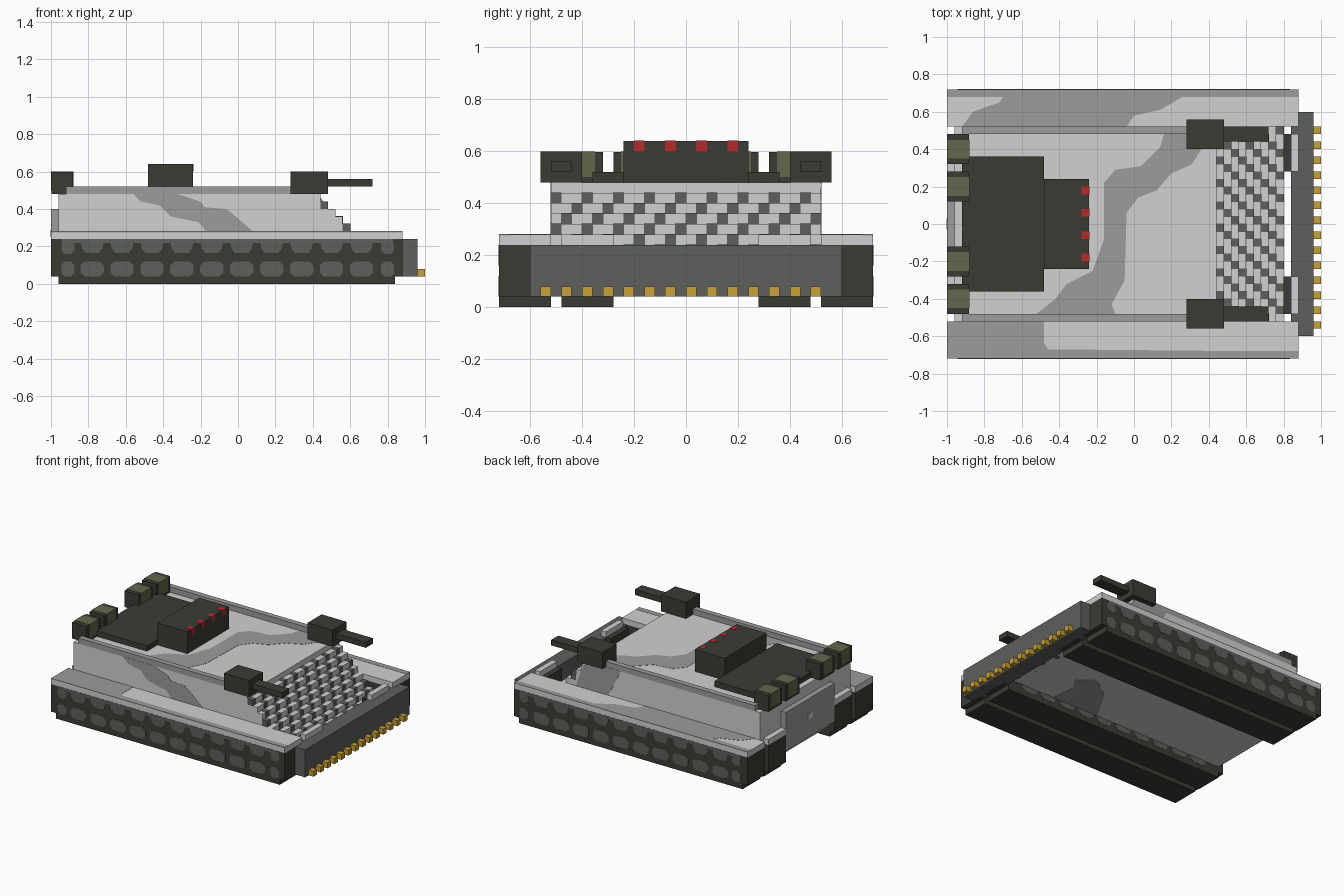
import bpy, bmesh

if "Cube" in bpy.data.objects:
    bpy.data.objects.remove(bpy.data.objects["Cube"], do_unlink=True)


def material(name, hex_code):
    rgb = [int(hex_code[i:i + 2], 16) / 255 for i in (0, 2, 4)]
    lin = [c / 12.92 if c < 0.04045 else ((c + 0.055) / 1.055) ** 2.4 for c in rgb]
    m = bpy.data.materials.new(name)
    m.use_nodes = True
    m.diffuse_color = (*lin, 1)
    m.node_tree.nodes["Principled BSDF"].inputs["Base Color"].default_value = (*lin, 1)
    return m


LIGHT = material("light grey paint", "D1D1D1")
MID = material("mid grey paint", "9C9C9C")
STEEL = material("steel grey", "5D605D")
DARK = material("dark metal", "3B3B35")
OLIVE = material("olive", "64674B")
RED = material("red lamp", "B52B2B")
GOLD = material("gold teeth", "C8A236")


def prisms(name, shapes, mat):
    """Each shape is (axis, points, start, end): a profile extruded along y or z."""
    bm = bmesh.new()
    for axis, pts, a, b in shapes:
        def place(p, w):
            return (p[0], w, p[1]) if axis == "y" else (p[0], p[1], w)
        lo = [bm.verts.new(place(p, a)) for p in pts]
        hi = [bm.verts.new(place(p, b)) for p in pts]
        bm.faces.new(lo)
        bm.faces.new(hi[::-1])
        n = len(pts)
        for i in range(n):
            bm.faces.new((lo[i], hi[i], hi[(i + 1) % n], lo[(i + 1) % n]))
    bmesh.ops.recalc_face_normals(bm, faces=bm.faces)
    me = bpy.data.meshes.new(name)
    bm.to_mesh(me)
    bm.free()
    me.materials.append(mat)
    ob = bpy.data.objects.new(name, me)
    bpy.context.scene.collection.objects.link(ob)


def block(x0, x1, y0, y1, z0, z1):
    return ("z", [(x0, y0), (x1, y0), (x1, y1), (x0, y1)], z0, z1)


def box(name, mat, *dims):
    prisms(name, [block(*dims)], mat)


def oval(cx, cz, w, h):
    """Rectangle with clipped corners."""
    c = min(w, h) * 0.27
    x, z = w / 2, h / 2
    return [(cx - x + c, cz - z), (cx + x - c, cz - z), (cx + x, cz - z + c), (cx + x, cz + z - c),
            (cx + x - c, cz + z), (cx - x + c, cz + z), (cx - x, cz + z - c), (cx - x, cz - z + c)]


U = 0.04       # size of one step
T = 0.0015     # height of painted plates
STEPS = 9
BELLY = 0.08

# Hull with stepped nose
profile = [(-0.96, BELLY), (-0.96, 0.48), (0.44, 0.48)]
for k in range(STEPS):
    z = 0.44 - U * k
    profile += [(0.44 + U * k, z), (0.44 + U * (k + 1), z)]
profile.append((0.80, BELLY))
prisms("hull", [("y", profile, -0.52, 0.52)], LIGHT)

# Dark cells in diagonal rows over the nose steps
cells = []
for k in range(STEPS):
    for i in range(26):
        if (i + k) % 3 == 0:
            x, z, y = 0.44 + U * k, 0.44 - U * k, -0.52 + U * i
            cells.append(block(x, x + U + T, y - T, y + U + T, z - U, z + T))
prisms("nose_grille_cells", cells, STEEL)

# Rear plate with its small bolt
box("rear_plate", MID, -1.0, -0.96, -0.28, 0.28, 0.12, 0.40)
bolt = [(-1.0 - T, 0.0), (-0.99, 0.0)]
box("rear_plate_bolt", LIGHT, -1.0 - T, -0.99, -0.03, 0.03, 0.25, 0.29)

# Camouflage bands on deck, belly and hull sides
deck_band = [(-0.52, -0.48), (-0.10, -0.48), (-0.12, -0.43), (-0.05, -0.30), (-0.04, 0.06), (0.02, 0.14),
             (0.12, 0.18), (0.20, 0.27), (0.31, 0.32), (0.36, 0.40), (0.44, 0.48), (0.16, 0.48),
             (0.14, 0.41), (0.04, 0.31), (-0.10, 0.29), (-0.16, 0.22), (-0.16, -0.08), (-0.22, -0.25),
             (-0.36, -0.32), (-0.42, -0.40)]
prisms("deck_camouflage", [("z", deck_band, 0.47, 0.48 + T)], MID)
right_band = [(-0.56, 0.48), (-0.32, 0.48), (-0.20, 0.44), (-0.18, 0.41), (-0.06, 0.40), (0.0, 0.35),
              (0.08, 0.28), (-0.17, 0.28), (-0.21, 0.33), (-0.36, 0.36), (-0.42, 0.42), (-0.52, 0.44)]
left_band = [(0.16, 0.48), (0.43, 0.48), (0.48, 0.40), (0.52, 0.28), (0.26, 0.28), (0.22, 0.36)]
prisms("side_camouflage", [("y", right_band, -0.52 - T, -0.515),
                           ("y", left_band, 0.515, 0.52 + T)], MID)
belly_band = [(0.08, -0.28), (0.46, -0.28), (0.44, -0.10), (0.50, 0.0), (0.38, 0.08), (0.22, -0.04)]
prisms("belly_camouflage", [("z", belly_band, BELLY - T, BELLY + 0.005)], MID)

# Fender paint
right_patch = [(-1.0, -0.72), (0.88, -0.72), (0.88, -0.68), (0.62, -0.68), (-0.46, -0.67),
               (-0.48, -0.64), (-0.48, -0.52), (-1.0, -0.52)]
left_patch = [(-1.0, 0.72), (-1.0, 0.68), (-0.70, 0.68), (-0.72, 0.65), (-0.86, 0.60), (-0.92, 0.52),
              (-0.04, 0.52), (0.0, 0.58), (0.14, 0.61), (0.26, 0.68), (0.88, 0.68), (0.88, 0.72)]
prisms("fender_camouflage", [("z", right_patch, 0.275, 0.28 + T),
                             ("z", left_patch, 0.275, 0.28 + T)], MID)

# Running gear, fenders, guns and exhausts on both sides
track = [(-0.96, 0.0), (0.84, 0.0), (0.84, 0.04), (0.88, 0.04), (0.88, 0.24), (-1.0, 0.24),
         (-1.0, 0.04), (-0.96, 0.04)]
inner_track = [(-0.96, 0.0), (0.84, 0.0), (0.84, 0.04), (0.88, 0.04), (0.88, 0.24), (0.80, 0.24),
               (0.80, 0.12), (-0.96, 0.12), (-0.96, 0.24), (-1.0, 0.24), (-1.0, 0.04), (-0.96, 0.04)]
centres = [-0.78 + 0.16 * i for i in range(10)]
for side, s in (("left", 1), ("right", -1)):
    def both(a, b):
        return sorted((s * a, s * b))

    prisms(side + "_outer_track", [("y", track, *both(0.52, 0.72))], DARK)
    prisms(side + "_inner_track", [("y", inner_track, *both(0.28, 0.48))], DARK)

    # Wheels below, panel openings above
    outer = both(0.715, 0.72 + T)
    inner = both(0.28 - T, 0.285)
    shapes = []
    for c in centres:
        shapes.append(("y", oval(c, 0.08, 0.125, 0.08), *outer))
        shapes.append(("y", oval(c, 0.08, 0.125, 0.08), *inner))
        shapes.append(("y", [(c - 0.035, 0.165), (c + 0.035, 0.165), (c + 0.055, 0.19),
                             (c + 0.06, 0.218), (c - 0.06, 0.218), (c - 0.055, 0.19)], *outer))
    for c in (-0.91, 0.80):
        shapes.append(("y", oval(c, 0.08, 0.07, 0.08), *outer))
        shapes.append(("y", oval(c, 0.195, 0.07, 0.07), *outer))
    shapes.append(("y", [(-0.94, 0.218), (0.83, 0.218), (0.83, 0.24), (-0.94, 0.24)], *outer))
    prisms(side + "_wheels", shapes, STEEL)

    box(side + "_fender", LIGHT, -1.0, 0.88, *both(0.52, 0.72), 0.24, 0.28)
    box(side + "_front_mudguard", LIGHT, 0.84, 0.88, *both(0.28, 0.48), 0.24, 0.28)
    box(side + "_rear_mudguard", LIGHT, -1.0, -0.96, *both(0.28, 0.48), 0.24, 0.28)
    box(side + "_deck_rail", MID, -0.92, 0.28, *both(0.48, 0.52), 0.48, 0.52)

    box(side + "_gun_mount", DARK, 0.28, 0.48, *both(0.40, 0.56), 0.48, 0.60)
    box(side + "_gun_barrel", DARK, 0.48, 0.72, *both(0.44, 0.52), 0.52, 0.56)

    for label, y in (("outer", 0.40), ("inner", 0.20)):
        box(f"{side}_{label}_exhaust", DARK, -0.998, -0.882, *both(y - 0.08, y + 0.08), 0.48, 0.598)
        box(f"{side}_{label}_exhaust_core", OLIVE, -1.0, -0.88, *both(y - 0.05, y + 0.05), 0.50, 0.60)

# Engine deck and raised housing with warning lamps
box("engine_deck", DARK, -0.92, -0.48, -0.36, 0.36, 0.48, 0.52)
box("engine_housing", DARK, -0.48, -0.24, -0.24, 0.24, 0.48, 0.64)
prisms("warning_lamps", [block(-0.28, -0.24 + T, y - 0.021, y + 0.021, 0.60, 0.64 + T)
                         for y in (-0.18, -0.06, 0.06, 0.18)], RED)

# Front blade and teeth
box("front_blade", STEEL, 0.84, 0.96, -0.60, 0.60, 0.04, 0.24)
prisms("blade_teeth", [block(0.96, 1.0, -0.56 + 0.08 * i, -0.52 + 0.08 * i, 0.04, 0.08)
                       for i in range(14)], GOLD)
